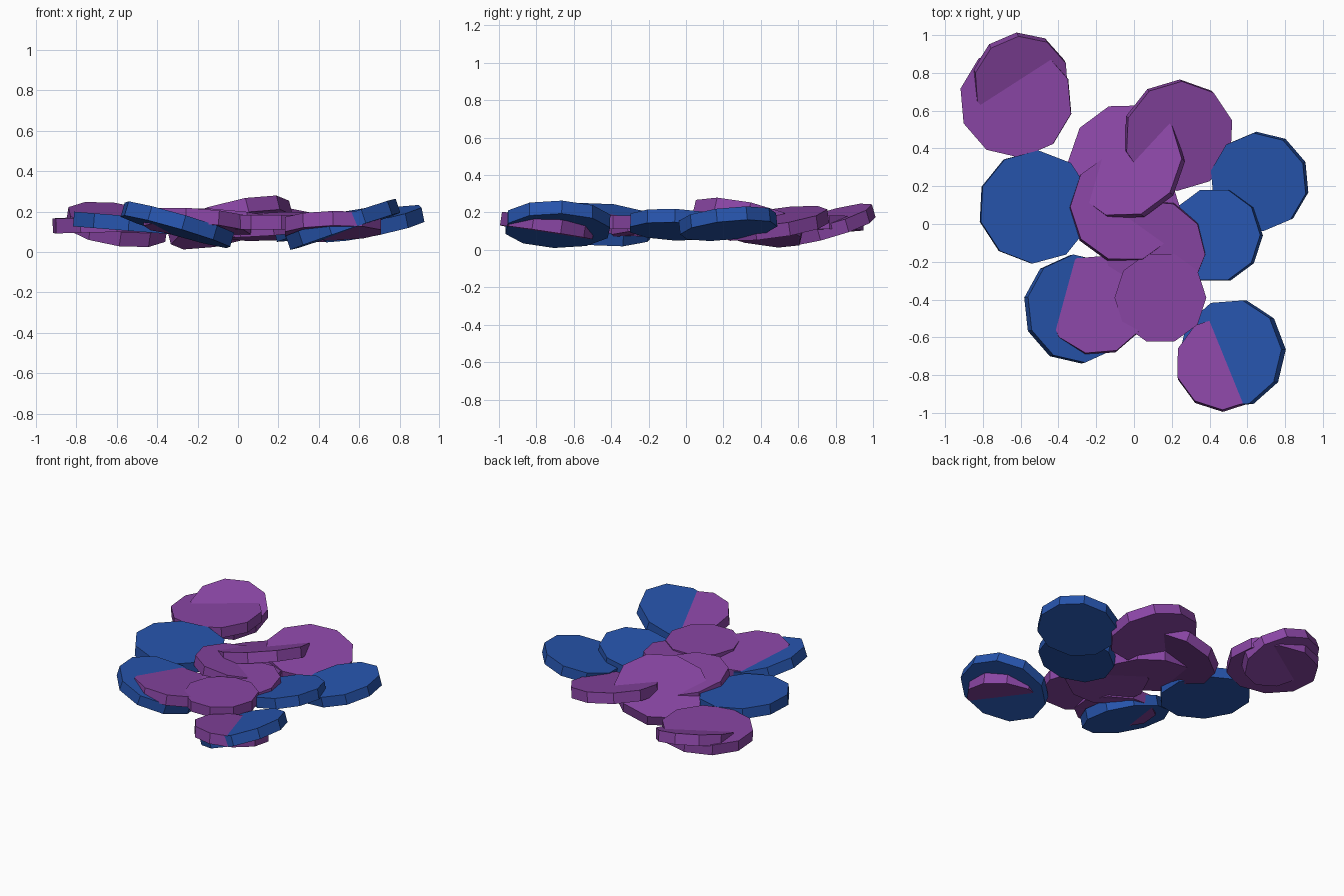
import bpy, math
from mathutils import Vector, Quaternion

if "Cube" in bpy.data.objects:
    bpy.data.objects.remove(bpy.data.objects["Cube"])

def material(name, rgb):
    m = bpy.data.materials.new(name)
    m.diffuse_color = (*rgb, 1)
    m.use_nodes = True
    m.node_tree.nodes["Principled BSDF"].inputs["Base Color"].default_value = m.diffuse_color
    return m

PURPLE = material("purple", (0.25, 0.06, 0.37))
BLUE = material("blue", (0.02, 0.09, 0.42))
THICK = 0.073

def chip(name, mat, centre, radius, slope, phase):
    """Ten-sided disc whose top rises by slope (dz/dx, dz/dy)."""
    bpy.ops.mesh.primitive_cylinder_add(vertices=10, radius=radius, depth=THICK)
    ob = bpy.context.object
    ob.name = name
    up = Vector((0, 0, 1))
    tilt = up.rotation_difference(Vector((-slope[0], -slope[1], 1)).normalized())
    # the primitive's first corner points along +y
    spin = Quaternion(up, math.radians(phase - 90))
    ob.rotation_mode = 'QUATERNION'
    ob.rotation_quaternion = tilt @ spin
    ob.location = centre
    ob.data.materials.append(mat)

# back left pair
chip("disc_back_left_flat", PURPLE, (-0.625, 0.65, 0.138), 0.30, (0.03, 0.01), -13)
chip("disc_back_left_tilted", PURPLE, (-0.60, 0.76, 0.136), 0.255, (-0.15, 0.29), 23)
# left
chip("disc_left", BLUE, (-0.525, 0.09, 0.14), 0.30, (-0.08, 0.0), 15)
# middle stack
chip("disc_middle_upper", PURPLE, (-0.04, 0.33, 0.146), 0.31, (0.25, -0.23), 0)
chip("disc_middle_back", PURPLE, (0.235, 0.47, 0.142), 0.293, (-0.15, 0.14), 16)
chip("disc_middle_lower", PURPLE, (-0.05, 0.085, 0.135), 0.292, (-0.09, -0.13), 0)
chip("disc_middle_front", PURPLE, (0.11, -0.14, 0.135), 0.27, (0.06, 0.08), -4)
# right pair
chip("disc_right_outer", BLUE, (0.665, 0.225, 0.14), 0.262, (0.2, 0.1), 23)
chip("disc_right_inner", BLUE, (0.43, -0.06, 0.135), 0.25, (0.2, -0.04), 0)
# front left pair and centre
chip("disc_front_left_lower", BLUE, (-0.30, -0.45, 0.135), 0.288, (-0.29, -0.07), 24)
chip("disc_front_left_upper", PURPLE, (-0.20, -0.43, 0.145), 0.267, (-0.07, -0.13), 5)
chip("disc_front_centre", PURPLE, (0.14, -0.39, 0.147), 0.243, (0.0, 0.0), 0)
# front right pair
chip("disc_front_right_tilted", BLUE, (0.52, -0.685, 0.137), 0.288, (0.34, -0.02), 4)
chip("disc_front_right_flat", PURPLE, (0.47, -0.742, 0.13), 0.25, (0.02, -0.15), 18)
